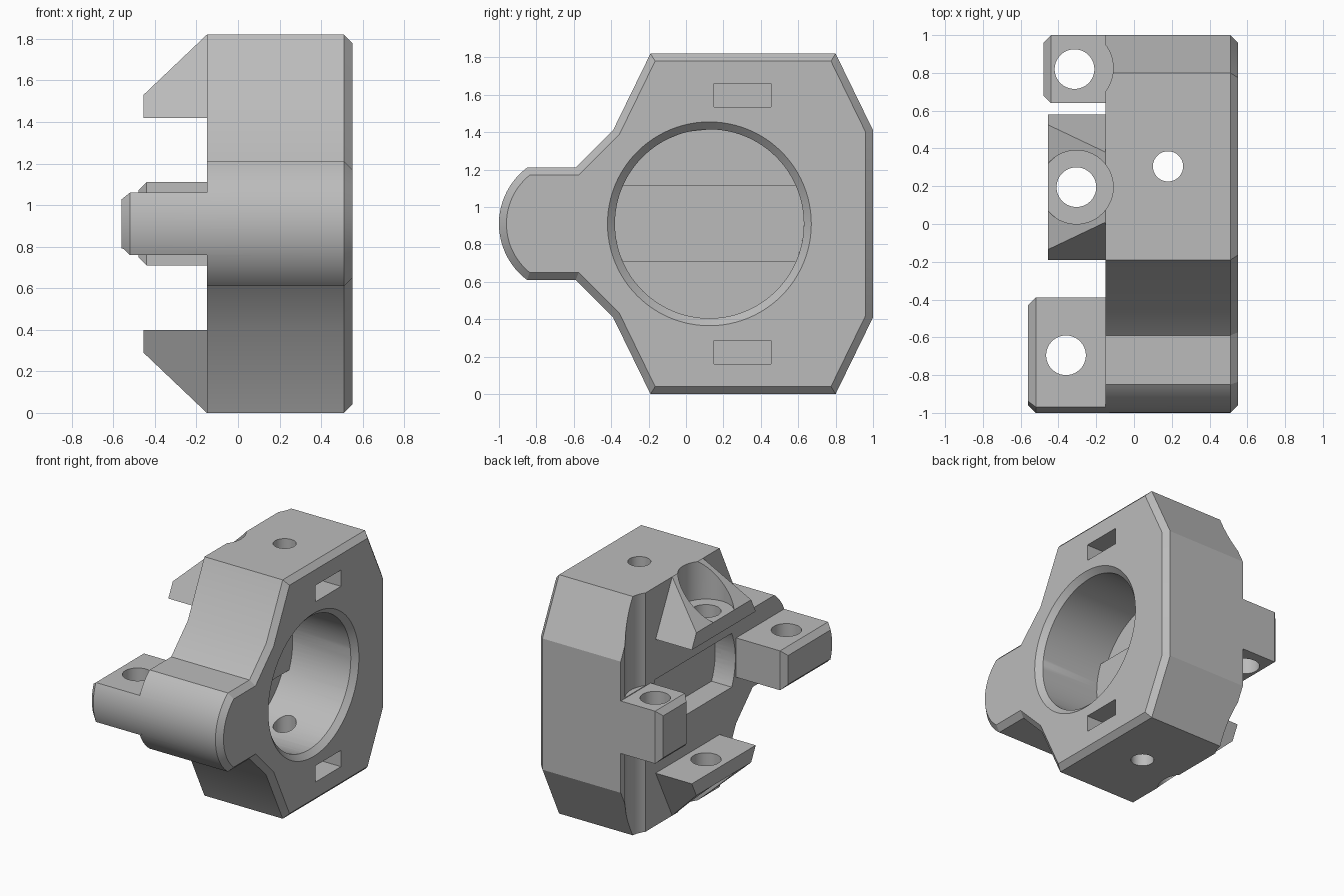
import bpy, bmesh
from math import sin, cos, asin, atan2, pi
from mathutils import Matrix, Vector

cube = bpy.data.objects.get("Cube")
if cube:
    bpy.data.objects.remove(cube, do_unlink=True)

MID = 0.91                 # height of the symmetry plane
BACK, FACE = -0.15, 0.55   # x of the rear and the face of the housing
BORE_Y, BORE_R = 0.125, 0.505
CH = 0.04                  # chamfer size

grey = bpy.data.materials.new("grey_plastic")
grey.use_nodes = True
grey.diffuse_color = (0.5, 0.5, 0.5, 1)
grey.node_tree.nodes["Principled BSDF"].inputs["Base Color"].default_value = (0.5, 0.5, 0.5, 1)


def finish(bm, name):
    bmesh.ops.recalc_face_normals(bm, faces=bm.faces)
    me = bpy.data.meshes.new(name)
    bm.to_mesh(me)
    bm.free()
    me.materials.append(grey)
    ob = bpy.data.objects.new(name, me)
    bpy.context.collection.objects.link(ob)
    return ob


def prism(name, pts, lo, hi, axis="x", chamfer=0, end="hi"):
    """Extrude an outline along x (points y, z) or y (points x, z); chamfer one end."""
    place = (lambda p, h: (h, *p)) if axis == "x" else (lambda p, h: (p[0], h, p[1]))
    if end == "lo":
        lo, hi = hi, lo
    step = chamfer if hi > lo else -chamfer
    bm = bmesh.new()
    a = [bm.verts.new(place(p, lo)) for p in pts]
    b = [bm.verts.new(place(p, hi - step)) for p in pts]
    bm.faces.new(a)
    cap = bm.faces.new(b)
    for i in range(len(pts)):
        j = (i + 1) % len(pts)
        bm.faces.new((a[i], a[j], b[j], b[i]))
    bmesh.ops.recalc_face_normals(bm, faces=bm.faces)
    if chamfer:
        bmesh.ops.inset_region(bm, faces=[cap], thickness=chamfer, depth=0, use_even_offset=True)
        bmesh.ops.translate(bm, verts=cap.verts, vec=Vector(place((0, 0), step)))
    return finish(bm, name)


def cylinder(name, x, y, z0, z1, r):
    bm = bmesh.new()
    bmesh.ops.create_cone(bm, cap_ends=True, segments=64, radius1=r, radius2=r, depth=z1 - z0,
                          matrix=Matrix.Translation((x, y, (z0 + z1) / 2)))
    return finish(bm, name)


def combine(target, other, op):
    mod = target.modifiers.new(op, 'BOOLEAN')
    mod.operation, mod.object, mod.solver = op, other, 'EXACT'
    bpy.context.view_layer.objects.active = target
    bpy.ops.object.modifier_apply(modifier=mod.name)
    bpy.data.objects.remove(other, do_unlink=True)


def cut(target, other):
    combine(target, other, 'DIFFERENCE')


def arc(cy, r, a0, a1, n):
    return [(cy + r * cos(a0 + (a1 - a0) * i / n), MID + r * sin(a0 + (a1 - a0) * i / n))
            for i in range(n + 1)]


def box(y0, y1, z0, z1):
    return [(y0, z0), (y1, z0), (y1, z1), (y0, z1)]


# Housing outline: octagon-like block with a rounded nose at the front
nose_y, nose_r = -0.625, 0.375
a = atan2(0.30, -0.225)
upper = [(1.0, 1.41), (0.80, 1.82), (-0.19, 1.82), (-0.39, 1.41), (-0.59, 1.21)]
nose = arc(nose_y, nose_r, a, 2 * pi - a, 32)
lower = [(y, 2 * MID - z) for y, z in reversed(upper)]
body = prism("clamp_housing", upper + nose + lower, BACK, FACE, chamfer=CH)

# Large bore with a bevelled mouth, leaving a slotted rear wall
WALL = -0.03
cut(body, prism("bore", arc(BORE_Y, BORE_R, 0, 2 * pi * 95 / 96, 95), WALL, 0.7))
bm = bmesh.new()
bmesh.ops.create_cone(bm, cap_ends=True, segments=96, radius1=BORE_R, radius2=BORE_R + 2 * CH,
                      depth=2 * CH, matrix=Matrix.Translation((FACE, BORE_Y, MID)) @ Matrix.Rotation(pi / 2, 4, 'Y'))
cut(body, finish(bm, "bore_mouth"))
s = asin(0.205 / BORE_R)
slot = arc(BORE_Y, BORE_R, -s, s, 12) + arc(BORE_Y, BORE_R, pi - s, pi + s, 12)
cut(body, prism("rear_slot", slot, BACK - 0.1, WALL + 0.05))

# Clearance for the screw heads above and below the back tab
for z0, z1 in ((1.115, 2), (-0.2, 0.705)):
    cut(body, cylinder("clearance", -0.315, 0.825, z0, z1, 0.205))

# Nut pockets and the vertical screw hole
for z in (1.597, 2 * MID - 1.597):
    cut(body, prism("nut_pocket", box(0.15, 0.455, z - 0.062, z + 0.062), 0.03, 0.7))
cut(body, cylinder("screw_hole", 0.18, 0.305, -0.2, 2, 0.08))

# Tapered wedge lugs on the rear, mirrored top to bottom
for sign, label in ((1, "upper"), (-1, "lower")):
    def flip(z):
        return MID + sign * (z - MID)

    lug = prism(label + "_wedge_lug", [(-0.19, flip(1.42)), (0.58, flip(1.42)), (0.38, flip(1.82)),
                                       (0.01, flip(1.82))], -0.455, BACK + 0.02)
    cut(lug, prism("slope", [(-0.6, flip(1.392)), (-0.455, flip(1.53)), (BACK, flip(1.82)),
                             (BACK, flip(2)), (-0.6, flip(2))], -0.5, 0.9, axis="y"))
    combine(body, lug, 'UNION')
    z0, z1 = sorted((flip(1.53), flip(2)))
    cut(body, cylinder("counterbore", -0.305, 0.195, z0, z1, 0.195))
cut(body, cylinder("lug_hole", -0.305, 0.195, 1.3, 1.7, 0.105))
cut(body, cylinder("lug_hole", -0.305, 0.195, 0.1, 0.5, 0.105))

# Back tab and rounded front tab, chamfered at their rear ends
back_tab = prism("back_tab", box(0.64, 1.0, 0.71, 1.11), -0.48, BACK + 0.02, chamfer=CH, end="lo")
t = pi - asin(0.15 / nose_r)
front_tab = prism("front_tab", [(-0.39, 0.76), (-0.39, 1.06)] + arc(nose_y, nose_r, t, 2 * pi - t, 16),
                  -0.56, BACK + 0.02, chamfer=CH, end="lo")
for tab, x, y in ((back_tab, -0.315, 0.82), (front_tab, -0.36, -0.695)):
    cut(tab, cylinder("tab_hole", x, y, 0.5, 1.3, 0.105))
    combine(body, tab, 'UNION')

# Smooth the curved walls and keep the edges crisp
bpy.ops.object.select_all(action='DESELECT')
body.select_set(True)
bpy.context.view_layer.objects.active = body
bpy.ops.object.shade_smooth_by_angle(angle=pi / 9)
